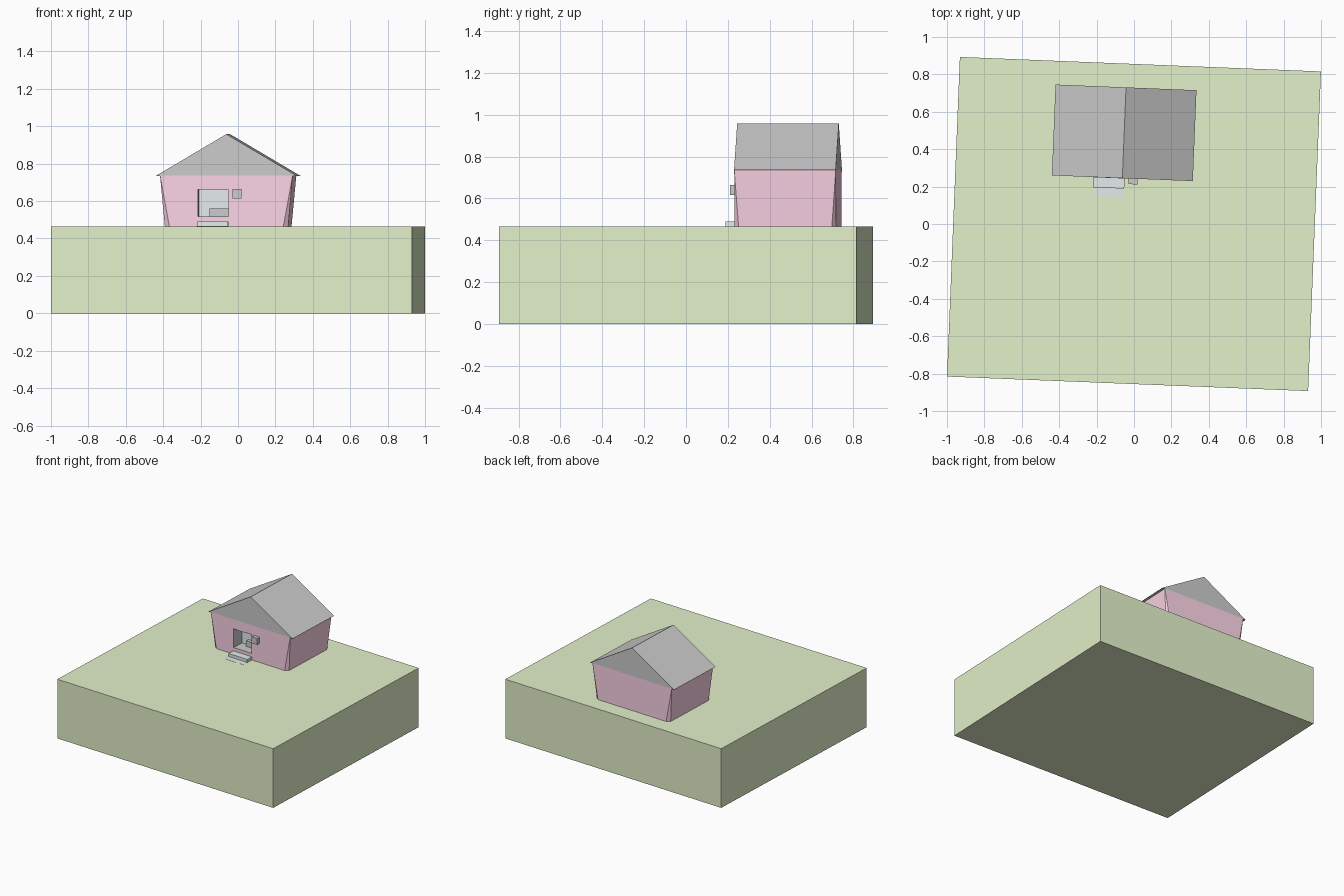
import bpy, bmesh, math
from mathutils import Matrix

if "Cube" in bpy.data.objects:
    bpy.data.objects.remove(bpy.data.objects["Cube"])

TURN = Matrix.Rotation(math.radians(-2.3), 4, 'Z')
HOUSE = Matrix.Translation((-0.0525, 0.4875, 0)) @ TURN
GROUND = 0.465


def material(name, rgb):
    m = bpy.data.materials.new(name)
    m.diffuse_color = (*rgb, 1)
    m.use_nodes = True
    m.node_tree.nodes["Principled BSDF"].inputs["Base Color"].default_value = m.diffuse_color
    return m


def solid(name, points, frame=HOUSE, mat=None):
    """Flat-faced convex solid around the given points."""
    bm = bmesh.new()
    for p in points:
        bm.verts.new(p)
    bmesh.ops.convex_hull(bm, input=bm.verts[:])
    bmesh.ops.dissolve_limit(bm, angle_limit=0.01, verts=bm.verts[:], edges=bm.edges[:])
    bmesh.ops.recalc_face_normals(bm, faces=bm.faces[:])
    me = bpy.data.meshes.new(name)
    bm.to_mesh(me)
    bm.free()
    ob = bpy.data.objects.new(name, me)
    bpy.context.collection.objects.link(ob)
    ob.matrix_world = frame
    if mat:
        me.materials.append(mat)
    return ob


def box(name, xs, ys, zs, frame=HOUSE, mat=None):
    return solid(name, [(x, y, z) for x in xs for y in ys for z in zs], frame, mat)


grass = material("grass_green", (0.77, 0.88, 0.59))
pink = material("wall_pink", (0.98, 0.66, 0.79))
pale = material("pale_stone", (0.78, 0.83, 0.83))

# Ground block
box("ground_block", (-0.966, 0.966), (-0.855, 0.855), (0, GROUND), TURN, grass)

# Walls: rectangle at the top, narrower with clipped corners at the bottom
D, EAVE = 0.243, 0.738
pts = []
for sx in (-1, 1):
    for sy in (-1, 1):
        pts += [(sx * 0.355, sy * D, EAVE),
                (sx * 0.305, sy * D, GROUND),
                (sx * 0.33, sy * (D - 0.02), GROUND)]
walls = solid("walls", pts, mat=pink)

# Gabled roof overhanging the side walls
solid("roof", [(x, y, z) for y in (-D, D)
               for x, z in ((-0.377, 0.735), (0.377, 0.735), (0, 0.958))])

# Doorway opening cut into the front wall
x0, x1, z0, z1, back = -0.153, 0.0125, 0.515, 0.665, -0.143
cutter = box("doorway_cutter", (x0, x1), (-0.3, back), (z0, z1))
cutter.hide_render = True
cutter.hide_viewport = True
cut = walls.modifiers.new("doorway", 'BOOLEAN')
cut.operation = 'DIFFERENCE'
cut.solver = 'EXACT'
cut.object = cutter

# Grey lining of the doorway: four jamb boards and a back panel
t = 0.002
for side, xs, zs in (("left", (x0, x0 + t), (z0, z1)),
                     ("right", (x1 - t, x1), (z0, z1)),
                     ("top", (x0, x1), (z1 - t, z1)),
                     ("bottom", (x0, x1), (z0, z0 + t))):
    box("doorway_lining_" + side, xs, (-D - 0.001, back), zs)
box("doorway_back", (x0, x1), (back - t, back), (z0, z1), mat=pale)
box("doorway_sill_block", (-0.093, x1), (back - 0.03, back), (z0, 0.56))

# Lamp beside the door
box("wall_lamp", (0.033, 0.082), (-0.273, -D + 0.005), (0.615, 0.665))

# Front step and the paving flush with the ground
box("front_step", (-0.155, 0.012), (-0.298, -D + 0.005), (GROUND, 0.49), mat=pale)
box("step_paving", (-0.155, 0.012), (-0.345, -0.298), (GROUND - 0.02, GROUND + 0.001), mat=pale)
